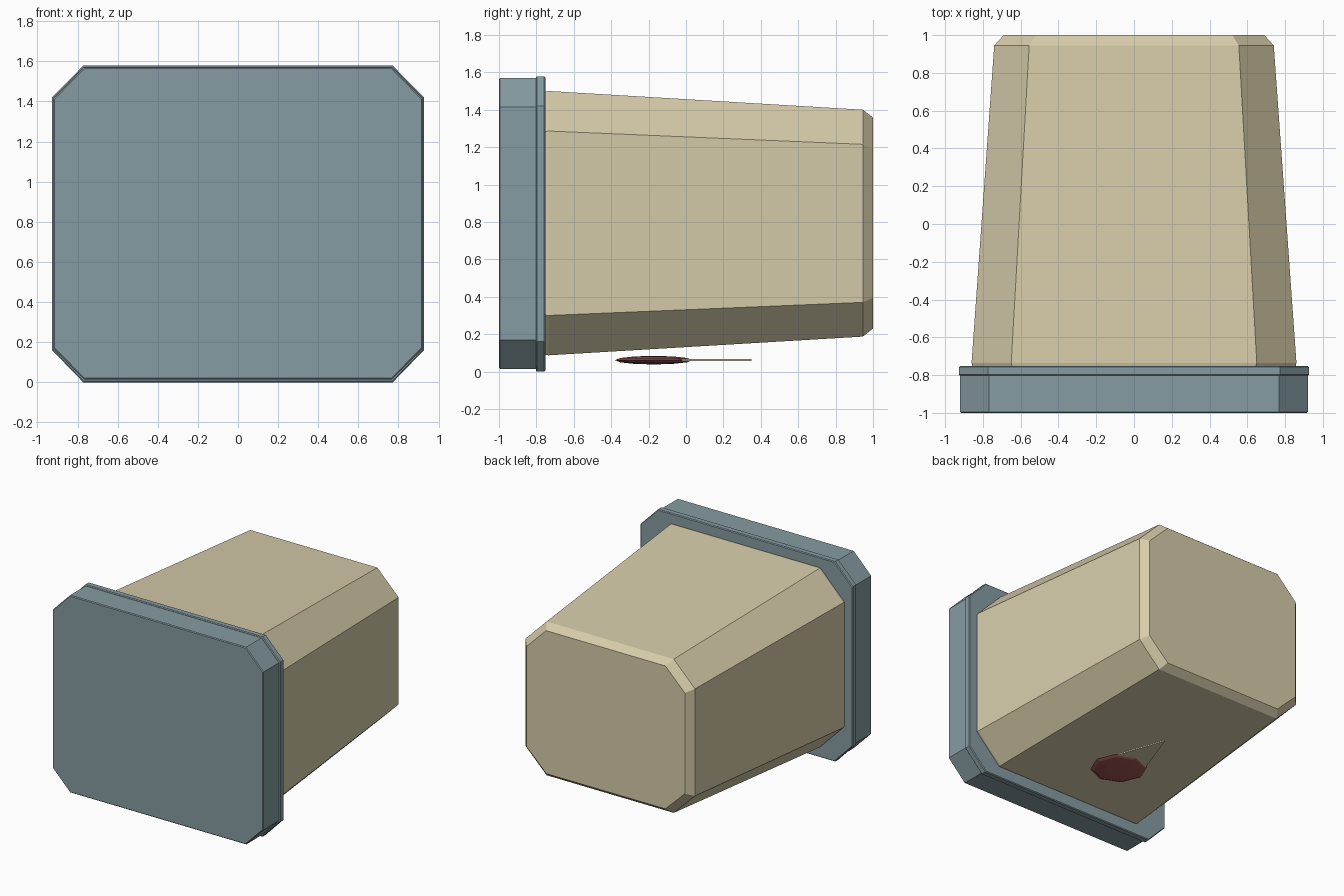
import bpy, bmesh, math
from mathutils import Matrix

cube = bpy.data.objects.get("Cube")
if cube:
    bpy.data.objects.remove(cube, do_unlink=True)


def srgb(*rgb):
    return [((c / 255 + 0.055) / 1.055) ** 2.4 for c in rgb] + [1.0]


def material(name, colour):
    m = bpy.data.materials.new(name)
    m.use_nodes = True
    m.diffuse_color = colour
    m.node_tree.nodes["Principled BSDF"].inputs["Base Color"].default_value = colour
    return m


beige = material("warm_beige", srgb(214, 204, 170))
blue = material("slate_blue", srgb(134, 156, 162))
red = material("dull_red", srgb(160, 88, 83))


def finish(bm, name, mat):
    bmesh.ops.recalc_face_normals(bm, faces=bm.faces)
    mesh = bpy.data.meshes.new(name)
    bm.to_mesh(mesh)
    bm.free()
    mesh.materials.append(mat)
    obj = bpy.data.objects.new(name, mesh)
    bpy.context.collection.objects.link(obj)
    return obj


def octagon(y, half, flat, bottom, low, high, top):
    """Rectangle in the xz plane with its four corners cut."""
    return [(flat, y, bottom), (half, y, low), (half, y, high), (flat, y, top),
            (-flat, y, top), (-half, y, high), (-half, y, low), (-flat, y, bottom)]


def loft(name, sections, mat):
    """Skin a closed solid through cut-corner sections, front to back."""
    bm = bmesh.new()
    rings = [[bm.verts.new(p) for p in octagon(*s)] for s in sections]
    for a, b in zip(rings, rings[1:]):
        for i in range(8):
            j = (i + 1) % 8
            bm.faces.new((a[i], a[j], b[j], b[i]))
    bm.faces.new(rings[0])
    bm.faces.new(rings[-1])
    return finish(bm, name, mat)


def slab(name, front, back, half, flat, bottom, low, high, top, edge, mat):
    """Cut-corner plate with small bevels on both ends."""
    inner = (half - edge, flat - edge / 2, bottom + edge, low + edge / 2,
             high - edge / 2, top - edge)
    outer = (half, flat, bottom, low, high, top)
    return loft(name, [(front, *inner), (front + edge, *outer),
                       (back - edge, *outer), (back, *inner)], mat)


# Tapered body with a bevelled back end
loft("body", [
    (-0.78, 0.85, 0.64, 0.095, 0.305, 1.28, 1.49),
    (-0.735, 0.86, 0.65, 0.087, 0.30, 1.286, 1.50),
    (0.945, 0.74, 0.555, 0.187, 0.37, 1.215, 1.40),
    (1.0, 0.69, 0.52, 0.23, 0.395, 1.19, 1.358)], beige)

# Front lid and the slightly wider rim behind it
slab("lid", -1.0, -0.79, 0.92, 0.768, 0.014, 0.168, 1.415, 1.57, 0.006, blue)
slab("rim", -0.803, -0.752, 0.927, 0.772, 0.0, 0.16, 1.42, 1.578, 0.006, blue)

# Flattened low-poly disc under the body
bm = bmesh.new()
bmesh.ops.create_uvsphere(bm, u_segments=8, v_segments=6, radius=1)
bmesh.ops.transform(bm, verts=bm.verts,
                    matrix=Matrix.Translation((0, -0.173, 0.061))
                    @ Matrix.Diagonal((0.207, 0.207, 0.023, 1)))
finish(bm, "under_disc", red)

# Thin triangular tab running back from the disc
bm = bmesh.new()
face = bm.faces.new([bm.verts.new(p) for p in
                     ((-0.14, -0.04, 0.056), (0.14, -0.04, 0.056), (0, 0.35, 0.056))])
top = bmesh.ops.extrude_face_region(bm, geom=[face])["geom"]
bmesh.ops.translate(bm, vec=(0, 0, 0.01),
                    verts=[v for v in top if isinstance(v, bmesh.types.BMVert)])
finish(bm, "under_tab", beige)
